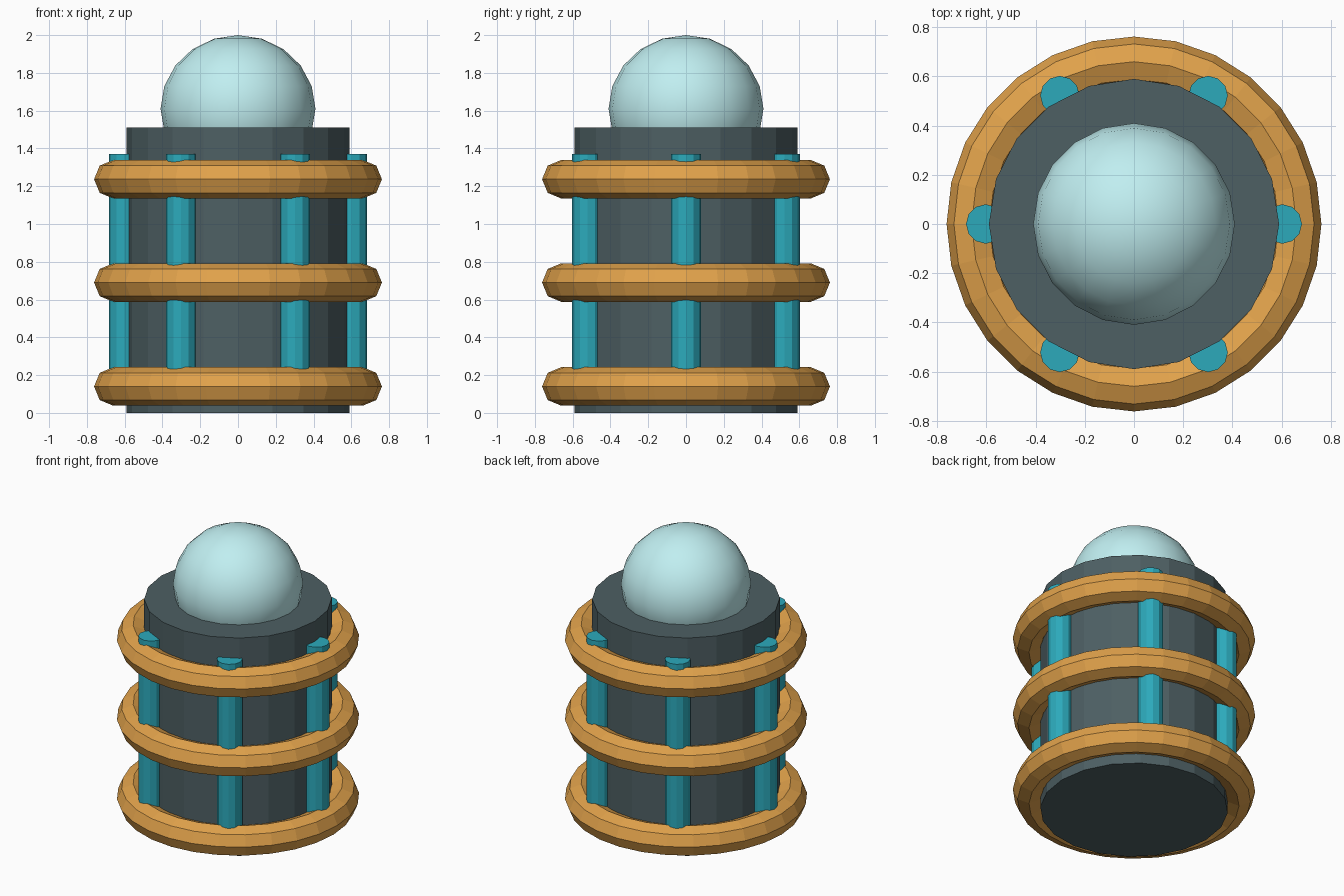
import bpy
import math

if "Cube" in bpy.data.objects:
    bpy.data.objects.remove(bpy.data.objects["Cube"])


def paint(obj, name, color):
    mat = bpy.data.materials.get(name) or bpy.data.materials.new(name)
    mat.diffuse_color = (*color, 1)
    mat.use_nodes = True
    mat.node_tree.nodes["Principled BSDF"].inputs["Base Color"].default_value = mat.diffuse_color
    obj.data.materials.append(mat)


def cylinder(name, radius, bottom, top, sides, x=0, y=0):
    bpy.ops.mesh.primitive_cylinder_add(
        vertices=sides, radius=radius, depth=top - bottom,
        location=(x, y, (bottom + top) / 2))
    obj = bpy.context.object
    obj.name = name
    return obj


SLATE = (0.075, 0.115, 0.125)
AMBER = (0.75, 0.36, 0.07)
TEAL = (0.025, 0.40, 0.50)
GLASS = (0.53, 0.86, 0.88)

# Main drum
paint(cylinder("drum_body", 0.59, 0, 1.51, 20), "slate", SLATE)

# Three octagonal-section hoops
for i, z in enumerate((0.14, 0.69, 1.237)):
    bpy.ops.mesh.primitive_torus_add(
        major_segments=28, minor_segments=8,
        major_radius=0.66, minor_radius=0.102, location=(0, 0, z))
    hoop = bpy.context.object
    hoop.name = f"hoop_{i + 1}"
    paint(hoop, "amber", AMBER)

# Six upright rods, starting inside the lowest hoop
for i in range(6):
    a = math.radians(60 * i)
    rod = cylinder(f"rod_{i + 1}", 0.08, 0.12, 1.37, 12,
                   0.603 * math.cos(a), 0.603 * math.sin(a))
    paint(rod, "teal", TEAL)

# Smooth glass dome sunk into the drum top
bpy.ops.mesh.primitive_uv_sphere_add(
    segments=20, ring_count=10, radius=0.41, location=(0, 0, 1.61))
dome = bpy.context.object
dome.name = "glass_dome"
dome.scale.z = 0.39 / 0.41
bpy.ops.object.transform_apply(location=False, rotation=False, scale=True)
bpy.ops.object.shade_smooth()
paint(dome, "pale_glass", GLASS)
